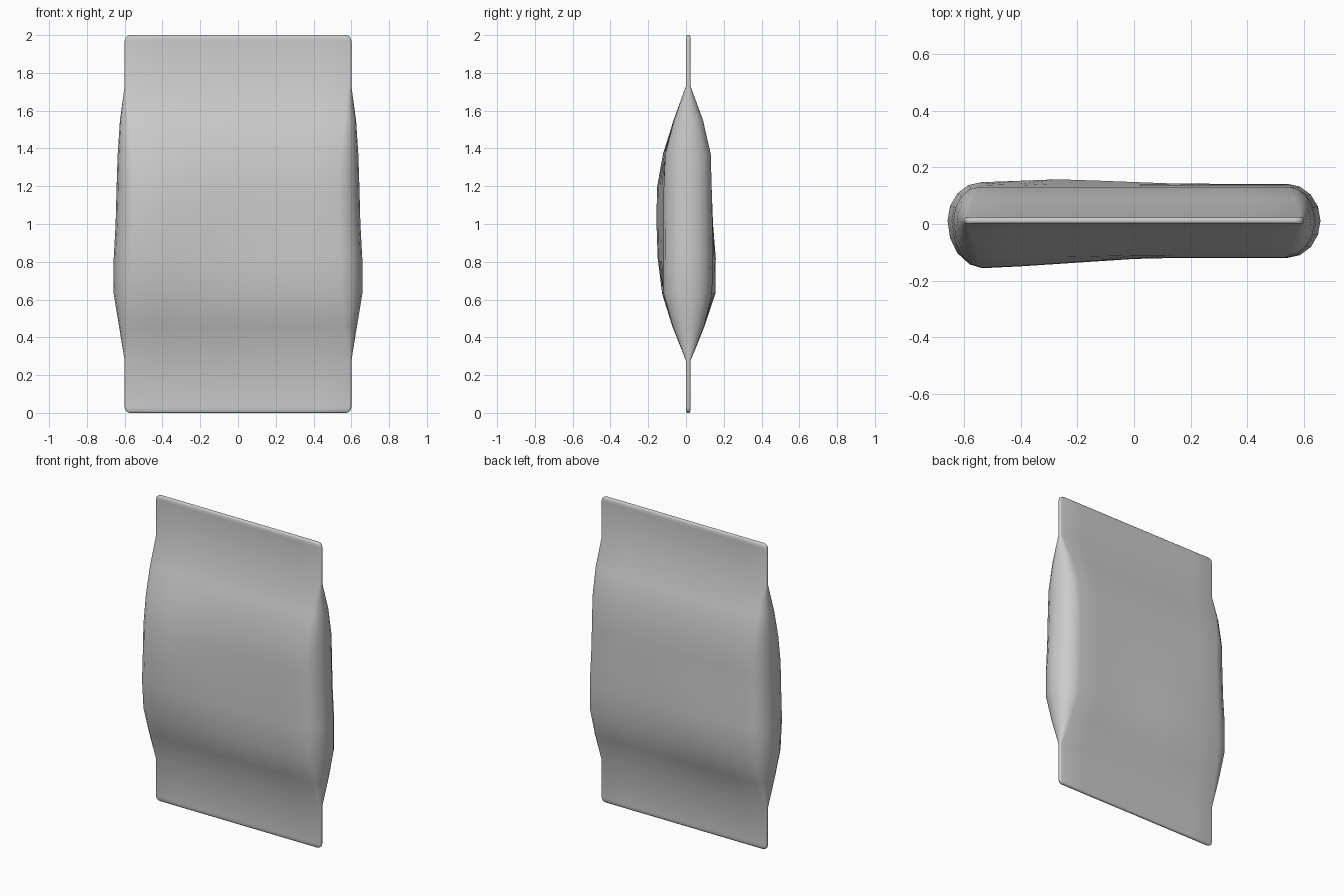
import bpy, bmesh, math

if "Cube" in bpy.data.objects:
    bpy.data.objects.remove(bpy.data.objects["Cube"])

MID = 0.012  # y of the sealed seams

# Lofting rows: z, half width, corner x, front depth (left, right), back depth, back bump
T = 0.012
rows = [
    (0.000, 0.572, 0.565, 0.005, 0.005, 0.005, 0),
    (0.004, 0.584, 0.575, 0.009, 0.009, 0.009, 0),
    (0.012, 0.594, 0.585, T, T, T, 0),
    (0.030, 0.600, 0.590, T, T, T, 0),
    (0.275, 0.600, 0.590, T, T, T, 0),
    (0.46, 0.630, 0.565, 0.085, 0.082, 0.083, 0.004),
    (0.63, 0.658, 0.545, 0.138, 0.130, 0.126, 0.018),
    (0.82, 0.658, 0.540, 0.162, 0.132, 0.130, 0.016),
    (1.00, 0.648, 0.535, 0.168, 0.132, 0.128, 0.003),
    (1.19, 0.643, 0.535, 0.166, 0.130, 0.124, 0),
    (1.37, 0.637, 0.545, 0.134, 0.122, 0.119, 0),
    (1.55, 0.625, 0.565, 0.078, 0.075, 0.078, 0),
    (1.73, 0.600, 0.590, T, T, T, 0),
    (1.970, 0.600, 0.590, T, T, T, 0),
    (1.988, 0.594, 0.585, T, T, T, 0),
    (1.996, 0.584, 0.575, 0.009, 0.009, 0.009, 0),
    (2.000, 0.572, 0.565, 0.005, 0.005, 0.005, 0),
]

FACE, SIDE = 8, 8  # segments across a face and around a gusset


def ring(z, w, cx, fl, fr, b, bump):
    """Closed cross-section: front face, right gusset, back face, left gusset."""
    def front(x):
        t = min(max((x + 0.5) / 0.55, 0), 1)
        return fl + (fr - fl) * t

    def back(x):
        return b + bump * max(0, 1 - abs(x + 0.26) / 0.42)

    pts = []
    for i in range(FACE + 1):
        x = -cx + 2 * cx * i / FACE
        pts.append((x, MID - front(x), z))
    for side in (1, -1):
        f, k = front(side * cx), back(side * cx)
        for i in range(1, SIDE):
            a = math.pi * i / SIDE - math.pi / 2
            s = math.sin(a) * side
            pts.append((side * (cx + (w - cx) * math.cos(a)),
                        MID + s * (k if s > 0 else f), z))
        if side == 1:
            for i in range(FACE + 1):
                x = cx - 2 * cx * i / FACE
                pts.append((x, MID + back(x), z))
    return pts


# Filled pouch with flat seals at top and bottom
bm = bmesh.new()
loops = [[bm.verts.new(p) for p in ring(*r)] for r in rows]
for lo, hi in zip(loops, loops[1:]):
    n = len(lo)
    for i in range(n):
        j = (i + 1) % n
        bm.faces.new((lo[i], lo[j], hi[j], hi[i]))
bm.faces.new(loops[0][::-1])
bm.faces.new(loops[-1])
bmesh.ops.recalc_face_normals(bm, faces=bm.faces)
mesh = bpy.data.meshes.new("pouch")
bm.to_mesh(mesh)
bm.free()

pouch = bpy.data.objects.new("pouch", mesh)
bpy.context.collection.objects.link(pouch)
bpy.context.view_layer.objects.active = pouch
pouch.select_set(True)
bpy.ops.object.shade_smooth_by_angle(angle=math.radians(60))
